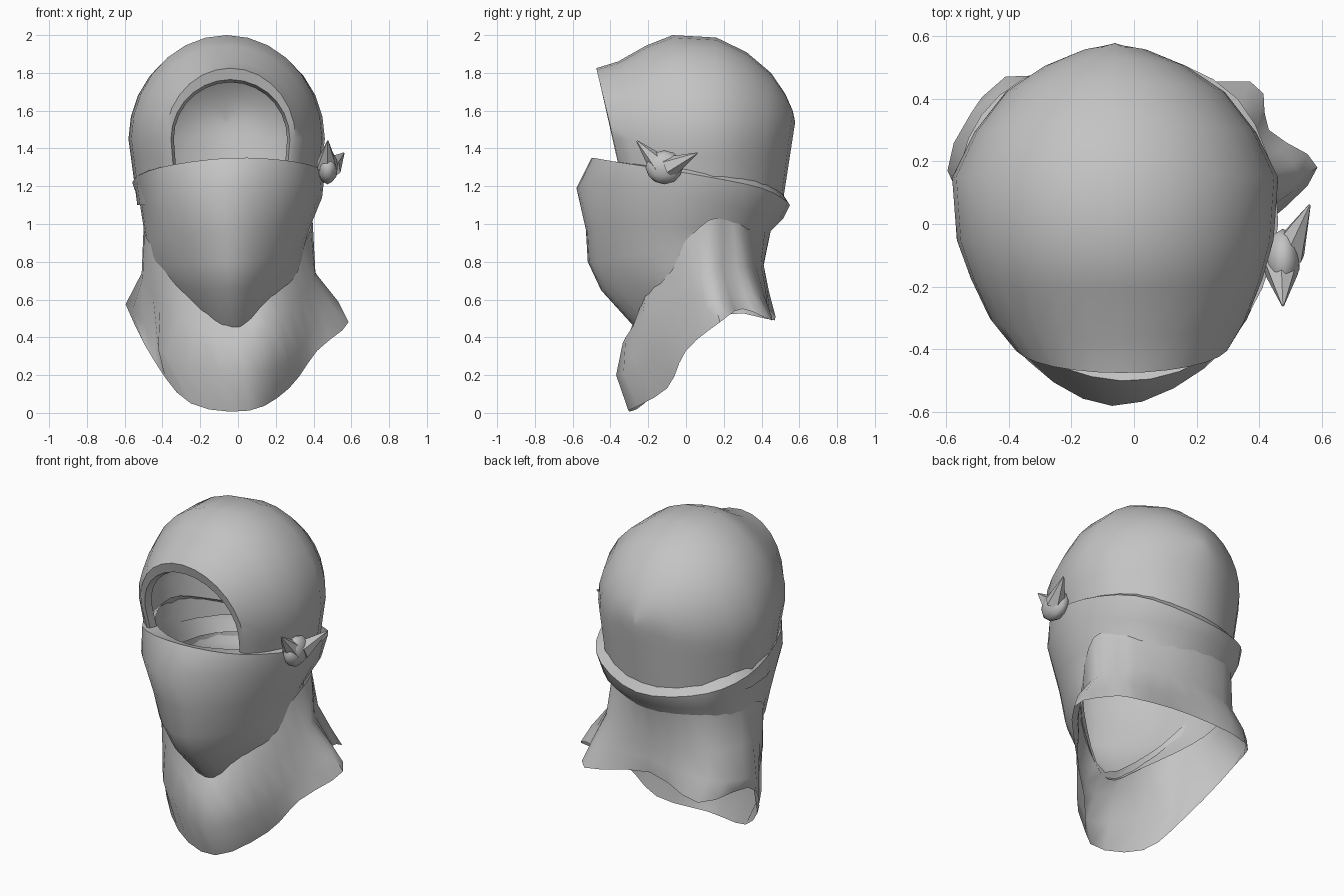
import bpy, bmesh, math
from mathutils import Vector

cube = bpy.data.objects.get("Cube")
if cube:
    bpy.data.objects.remove(cube, do_unlink=True)

cloth = bpy.data.materials.new("grey_cloth")
cloth.use_nodes = True
GREY = (0.55, 0.55, 0.55, 1)
cloth.diffuse_color = GREY
cloth.node_tree.nodes["Principled BSDF"].inputs["Base Color"].default_value = GREY


def finish(name, bm, angle=50):
    bmesh.ops.remove_doubles(bm, verts=bm.verts, dist=0.0005)
    bmesh.ops.recalc_face_normals(bm, faces=bm.faces)
    mesh = bpy.data.meshes.new(name)
    bm.to_mesh(mesh)
    bm.free()
    ob = bpy.data.objects.new(name, mesh)
    bpy.context.collection.objects.link(ob)
    mesh.materials.append(cloth)
    bpy.ops.object.select_all(action='DESELECT')
    ob.select_set(True)
    bpy.context.view_layer.objects.active = ob
    bpy.ops.object.shade_smooth_by_angle(angle=math.radians(angle))


def loft(name, rows, closed):
    bm = bmesh.new()
    grid = [[bm.verts.new(p) for p in row] for row in rows]
    for a, b in zip(grid, grid[1:]):
        n = len(a)
        for i in range(n if closed else n - 1):
            j = (i + 1) % n
            bm.faces.new((a[i], a[j], b[j], b[i]))
    finish(name, bm)


def round_ring(ctrl, steps):
    """Smooth closed ring through control points: front, then round by +x."""
    pts = [Vector(p) for p in ctrl]
    n = len(pts)
    out = []
    for i in range(n):
        p0, p1, p2, p3 = (pts[(i + k) % n] for k in (-1, 0, 1, 2))
        for s in range(steps):
            t = s / steps
            out.append(0.5 * (2 * p1 + (p2 - p0) * t
                              + (2 * p0 - 5 * p1 + 4 * p2 - p3) * t * t
                              + (3 * p1 - p0 - 3 * p2 + p3) * t ** 3))
    return out


# Hood: arches running from the face opening to the back of the head
def arch(y_top, y_low, cx, half, top, low=1.1):
    mid = 1.45 if top > 1.62 else top - 0.12
    outline = [(-1, low + (mid - low) * i / 4) for i in range(4)]
    outline += [(-math.cos(math.pi * i / 14), mid + (top - mid) * math.sin(math.pi * i / 14))
                for i in range(15)]
    outline += [(1, low + (mid - low) * i / 4) for i in (3, 2, 1, 0)]
    row = []
    for u, z in outline:
        w = half * (1 - 0.09 * max(0, mid - z) / (mid - low))
        f = (top - z) / (top - low)
        row.append((cx + u * w, y_top + (y_low - y_top) * f, z))
    return row


loft("hood", [arch(*r) for r in [
    (-0.41, -0.27, -0.04, 0.30, 1.75),
    (-0.46, -0.31, -0.04, 0.315, 1.765),
    (-0.475, -0.30, -0.04, 0.345, 1.825),
    (-0.36, -0.25, -0.05, 0.41, 1.86),
    (-0.21, -0.15, -0.055, 0.465, 1.945),
    (-0.07, -0.04, -0.06, 0.505, 2.0),
    (0.16, 0.14, -0.06, 0.52, 1.987),
    (0.32, 0.27, -0.06, 0.45, 1.91),
    (0.45, 0.39, -0.06, 0.35, 1.80),
    (0.525, 0.46, -0.06, 0.23, 1.69),
    (0.565, 0.50, -0.06, 0.11, 1.60),
    (0.578, 0.51, -0.06, 0.0, 1.54)]], False)

# Face mask: wrapped band whose top lies against the hood
mask_rings = [
    [(-.04, -.42, 1.32), (.275, -.28, 1.32), (.41, 0, 1.30), (.28, .36, 1.24),
     (-.05, .505, 1.17), (-.39, .36, 1.20), (-.52, .1, 1.28), (-.36, -.28, 1.31)],
    [(-.04, -.50, 1.35), (.30, -.375, 1.33), (.46, 0, 1.27), (.33, .40, 1.19),
     (-.05, .55, 1.10), (-.43, .41, 1.14), (-.56, .1, 1.22), (-.41, -.34, 1.30)],
    [(-.07, -.58, 1.19), (.30, -.39, 1.22), (.445, 0, 1.14), (.30, .37, 1.06),
     (-.05, .515, 1.03), (-.42, .40, 1.05), (-.52, .1, 1.11), (-.41, -.35, 1.15)],
    [(-.06, -.53, .97), (.24, -.37, 1.0), (.38, -.02, .98), (.24, .29, .95),
     (-.05, .435, .95), (-.38, .35, .95), (-.495, .08, .95), (-.38, -.29, .93)],
    [(-.06, -.52, .80), (.20, -.36, .82), (.35, -.03, .88), (.24, .29, .88),
     (-.05, .41, .87), (-.38, .34, .87), (-.49, .06, .84), (-.35, -.27, .78)],
]
# Chin: lower mask edge that tucks in under the jaw
chin_rings = [
    [(-.05, -.45, .65), (.16, -.33, .69), (.335, -.05, .80), (.25, .30, .82),
     (-.05, .40, .83), (-.39, .34, .82), (-.48, .05, .78), (-.28, -.26, .66)],
    [(-.03, -.26, .44), (.14, -.22, .57), (.32, -.05, .74), (.25, .31, .79),
     (-.05, .40, .80), (-.39, .34, .79), (-.47, .05, .74), (-.23, -.21, .56)],
]
loft("face_mask", [round_ring(r, 4) for r in mask_rings + chin_rings], True)

# Neck scarf: low pointed drape in front, peaked corners at the sides and back
scarf_rings = [
    [(0, -.25, .47), (.16, -.21, .66), (.33, -.05, .86), (.395, .12, 1.02),
     (.34, .22, 1.02), (.25, .31, 1.02), (-.05, .46, 1.02), (-.39, .37, 1.0),
     (-.50, .06, .98), (-.44, -.12, .86), (-.29, -.21, .68)],
    [(0, -.335, .37), (.22, -.23, .52), (.37, -.03, .66), (.41, .12, .74),
     (.36, .23, .77), (.28, .34, .77), (-.05, .41, .79), (-.41, .36, .75),
     (-.51, .08, .74), (-.45, -.10, .62), (-.30, -.22, .50)],
    [(.03, -.37, .20), (.27, -.17, .28), (.40, 0, .45), (.53, .15, .59),
     (.41, .27, .62), (.34, .39, .62), (-.05, .43, .65), (-.44, .42, .61),
     (-.595, .17, .575), (-.44, -.02, .42), (-.38, -.18, .30)],
    [(.06, -.305, .012), (.27, -.10, .13), (.42, 0, .33), (.585, .18, .48),
     (.43, .30, .55), (.37, .455, .49), (-.05, .42, .56), (-.41, .47, .49),
     (-.56, .20, .52), (-.44, -.08, .27), (-.25, -.22, .05)],
]
loft("neck_scarf", [round_ring(r, 3) for r in scarf_rings], True)


# Knot on the side of the mask, with two pointed ends
def spike(name, base, tip, radius):
    base, tip = Vector(base), Vector(tip)
    d = tip - base
    bm = bmesh.new()
    bmesh.ops.create_cone(bm, cap_ends=True, segments=6, radius1=radius,
                          radius2=0.004, depth=d.length)
    rot = d.to_track_quat('Z', 'Y')
    for v in bm.verts:
        v.co = rot @ v.co + (base + tip) / 2
    finish(name, bm)


bm = bmesh.new()
bmesh.ops.create_icosphere(bm, subdivisions=2, radius=1)
for v in bm.verts:
    v.co = Vector((0.475 + 0.055 * v.co.x, -0.115 + 0.10 * v.co.y, 1.30 + 0.09 * v.co.z))
finish("knot", bm)
spike("knot_end_front", (0.47, -0.14, 1.31), (0.475, -0.26, 1.44), 0.06)
spike("knot_end_back", (0.49, -0.09, 1.30), (0.56, 0.06, 1.375), 0.06)
